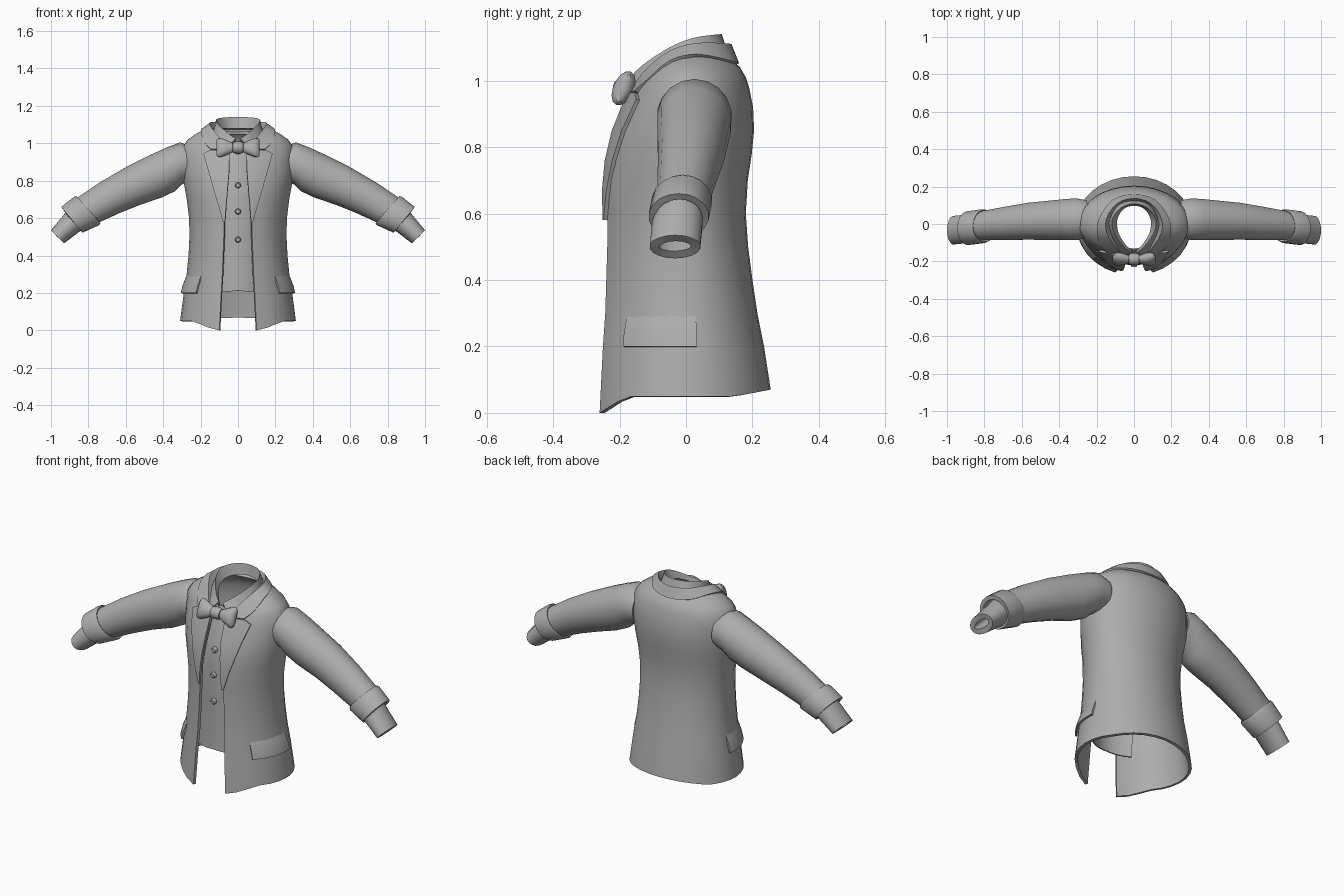
import bpy, math
from mathutils import Vector, Matrix

if "Cube" in bpy.data.objects:
    bpy.data.objects.remove(bpy.data.objects["Cube"])

cloth = bpy.data.materials.new("grey cloth")
cloth.diffuse_color = (0.42, 0.42, 0.42, 1)
cloth.use_nodes = True
cloth.node_tree.nodes["Principled BSDF"].inputs["Base Color"].default_value = cloth.diffuse_color


def grid(name, rows, wrap=False, thick=0.0, mirror=False, caps=False):
    """Skin a list of point rows; optional thickness and left/right mirroring."""
    n = len(rows[0])
    verts = [tuple(p) for r in rows for p in r]
    faces = [(i*n + j, i*n + (j+1) % n, (i+1)*n + (j+1) % n, (i+1)*n + j)
             for i in range(len(rows)-1) for j in range(n if wrap else n-1)]
    if caps:
        faces += [tuple(reversed(range(n))), tuple(range((len(rows)-1)*n, len(rows)*n))]
    me = bpy.data.meshes.new(name)
    me.from_pydata(verts, [], faces)
    me.materials.append(cloth)
    ob = bpy.data.objects.new(name, me)
    bpy.context.collection.objects.link(ob)
    if thick:
        m = ob.modifiers.new("thickness", 'SOLIDIFY')
        m.thickness, m.offset = thick, -1
    if mirror:
        m = ob.modifiers.new("mirror", 'MIRROR')
        m.use_mirror_merge = False
    return ob


def both_sides(half):
    """Half path from front right to centre back, continued to front left."""
    return half + [Vector((-p[0], p[1], p[2])) for p in reversed(half[:-1])]


def smooth_path(pts, steps=3):
    """Catmull-Rom curve through a few points."""
    v = [Vector(p) for p in pts]
    v = [2*v[0]-v[1]] + v + [Vector((-v[-2].x, v[-2].y, v[-2].z))]
    out = []
    for i in range(1, len(v)-2):
        a, b, c, d = v[i-1:i+3]
        for k in range(steps):
            t = k/steps
            out.append(0.5*(2*b + (c-a)*t + (2*a-5*b+4*c-d)*t*t + (3*b-a-3*c+d)*t**3))
    return out + [v[-2]]


# Jacket body profile: height, half width, front y, back y, front edge x
BODY = [(0.05, .31, -.26, .255, .10), (0.2, .29, -.25, .235, .09), (0.3, .275, -.243, .215, .084),
        (0.4, .265, -.24, .20, .08), (0.5, .26, -.237, .187, .076), (0.6, .262, -.237, .18, .073),
        (0.7, .275, -.24, .186, .065), (0.78, .29, -.228, .198, .058), (0.85, .298, -.21, .205, .052),
        (0.92, .30, -.182, .202, .05), (0.98, .297, -.157, .19, .05)]


def profile(z):
    for a, b in zip(BODY, BODY[1:]):
        if z <= b[0]:
            break
    t = (z-a[0])/(b[0]-a[0])
    return [p + (q-p)*t for p, q in zip(a, b)][1:]


def half_ring(w, yf, yb, xe, cols=14):
    """Half cross-section (angle cosine, x, y) from the front edge to centre back."""
    a0 = -math.acos(xe/w)
    bf = -yf/math.sqrt(1-(xe/w)**2)
    out = []
    for j in range(cols+1):
        a = a0 + (math.pi/2-a0)*j/cols
        out.append((math.cos(a), w*math.cos(a), (bf if a < 0 else yb)*math.sin(a)))
    return out


def front_y(x, z):
    w, yf, yb, xe = profile(z)
    return yf*math.sqrt(max(0, 1-(x/w)**2))/math.sqrt(1-(xe/w)**2)


# Jacket body: hem row, torso rows, then shoulder rows closing in to the neck
rows = []
for i, (z, *prm) in enumerate(BODY):
    half = []
    for c, x, y in half_ring(*prm):
        zz = z
        if i == 0:
            zz = .05*min(1, (y+.26)/.08) + .02*max(0, (y-.15)/.105)
        half.append(Vector((x, y, zz)))
    rows.append(both_sides(half))
for w, yf, yb, xe, zf, zs, zb in [(.27, -.15, .18, .05, .985, 1.02, 1.01),
                                  (.22, -.14, .163, .05, .99, 1.055, 1.04),
                                  (.165, -.125, .14, .05, .995, 1.08, 1.06)]:
    rows.append(both_sides([Vector((x, y, zs*c*c + (zf if y < 0 else zb)*(1-c*c)))
                            for c, x, y in half_ring(w, yf, yb, xe)]))
grid("jacket_body", rows, thick=.015)

# Lapels lying on the chest, ending in a notch
rows = []
for z, xo in [(.58, .08), (.67, .106), (.76, .133), (.85, .158), (.945, .185), (.965, .15)]:
    xe = profile(z)[3] - .004
    row = []
    for j in range(6):
        x = xe + (xo-xe)*j/5
        row.append((x, front_y(x, z) - .013, z))
    rows.append(row)
grid("lapel", rows, thick=.012, mirror=True)

# Pocket flaps lifting away from the hips
rows = []
for z, off in [(.2, .016), (.235, .013), (.275, .004), (.30, -.004)]:
    w, yf, yb, xe = profile(z)
    row = []
    for j in range(9):
        y = -.178 + .208*j/8
        b = -yf/math.sqrt(1-(xe/w)**2) if y < 0 else yb
        x = w*math.sqrt(1-(y/b)**2)
        nrm = Vector((x/w**2, y/b**2, 0)).normalized()
        row.append(Vector((x, y, z)) + nrm*off)
    rows.append(row)
grid("pocket_flap", rows, thick=.01, mirror=True)


def tube_rows(sections, sides=18):
    """Rings given by top point (x, z), bottom point (x, z), y centre, y radius."""
    out = []
    for tx, tz, bx, bz, yc, ry in sections:
        ring = []
        for k in range(sides):
            a = 2*math.pi*k/sides
            c = math.cos(a)
            ring.append(((tx+bx)/2 + c*(tx-bx)/2, yc - ry*math.sin(a), (tz+bz)/2 + c*(tz-bz)/2))
        out.append(ring)
    return out


# Sleeves, turned-back cuffs and shirt cuffs
grid("sleeve", tube_rows([(.25, .985, .25, .80, .028, .10), (.31, 1.005, .30, .78, .025, .113),
                          (.38, .978, .335, .745, .024, .112), (.46, .942, .40, .713, .02, .108),
                          (.60, .872, .52, .672, .015, .10), (.74, .79, .63, .628, .003, .09),
                          (.88, .695, .752, .573, -.01, .078)]), wrap=True, thick=.012, mirror=True)
grid("sleeve_cuff", tube_rows([(.862, .717, .735, .573, -.01, .085), (.875, .715, .74, .563, -.012, .091),
                               (.945, .66, .832, .522, -.022, .091)]),
     wrap=True, thick=.022, mirror=True)
grid("shirt_cuff", tube_rows([(.90, .66, .80, .555, -.018, .07), (.935, .613, .85, .526, -.026, .077),
                              (1.0, .535, .93, .465, -.033, .077)]), wrap=True, thick=.028, mirror=True)

# Shirt front panel behind the jacket opening
rows = []
for z, y in [(.2, -.222), (.35, -.217), (.5, -.215), (.7, -.217), (.8, -.202), (.9, -.172), (1.0, -.138)]:
    half_w = .13 if z < .9 else .11
    rows.append([(half_w*k/5, y + .05*(k/5)**2, z + (.012*(1-abs(k)/5) if z == .2 else 0))
                 for k in range(-5, 6)])
grid("shirt_front", rows, thick=.008)

# Shirt buttons
for z, y in [(.775, -.208), (.635, -.217), (.485, -.216)]:
    rings = [[(r*math.cos(a), y-d, z + r*math.sin(a)) for a in [2*math.pi*k/12 for k in range(12)]]
             for r, d in [(.016, -.004), (.016, .008), (.011, .014)]]
    grid("button", rings, wrap=True, caps=True)

# Shirt collar: outer fold, top edge, inner band
fold = [(.06, -.172, .975), (.095, -.13, 1.0), (.13, -.05, 1.045), (.128, .03, 1.075), (.08, .105, 1.085), (0, .125, 1.085)]
top = [(.012, -.155, 1.025), (.055, -.12, 1.055), (.105, -.05, 1.10), (.117, .02, 1.128), (.072, .085, 1.138), (0, .108, 1.14)]
band = [(.01, -.145, 1.0), (.045, -.11, 1.03), (.082, -.05, 1.06), (.09, .02, 1.075), (.058, .078, 1.08), (0, .098, 1.08)]
grid("shirt_collar", [both_sides(smooth_path(p)) for p in (fold, top, band)], thick=.01)

# Jacket collar wrapping outside the shirt collar
lower = [(.145, -.155, .97), (.178, -.115, 1.005), (.198, -.05, 1.06), (.187, .03, 1.08), (.115, .13, 1.062), (0, .16, 1.052)]
upper = [(.06, -.172, .965), (.098, -.125, 1.03), (.145, -.05, 1.09), (.147, .03, 1.113), (.09, .11, 1.113), (0, .137, 1.11)]
inner = [(.05, -.15, .955), (.085, -.11, 1.01), (.125, -.045, 1.06), (.13, .025, 1.08), (.08, .098, 1.08), (0, .12, 1.08)]
grid("jacket_collar", [both_sides(smooth_path(p)) for p in (lower, upper, inner)], thick=.014)

# Bow tie, tilted to follow the chest
tilt = Matrix.Translation((0, -.188, .977)) @ Matrix.Rotation(math.radians(-24), 4, 'X')


def bow_rings(sections):
    return [[tilt @ Vector((x, -d*math.sin(a), h*math.cos(a)))
             for a in [2*math.pi*k/14 for k in range(14)]] for x, h, d in sections]


grid("bow_wing", bow_rings([(.01, .02, .016), (.03, .026, .022), (.06, .042, .03), (.09, .055, .031),
                            (.106, .055, .023), (.115, .046, .01)]), wrap=True, caps=True, mirror=True)
grid("bow_knot", bow_rings([(-.031, .016, .016), (-.027, .028, .027), (-.012, .033, .033),
                            (.012, .033, .033), (.027, .028, .027), (.031, .016, .016)]), wrap=True, caps=True)

# Bake modifiers and shade smooth with sharp creases
deps = bpy.context.evaluated_depsgraph_get()
for ob in list(bpy.context.collection.objects):
    me = bpy.data.meshes.new_from_object(ob.evaluated_get(deps))
    ob.modifiers.clear()
    ob.data = me
    me.shade_smooth()
    me.set_sharp_from_angle(angle=math.radians(40))
